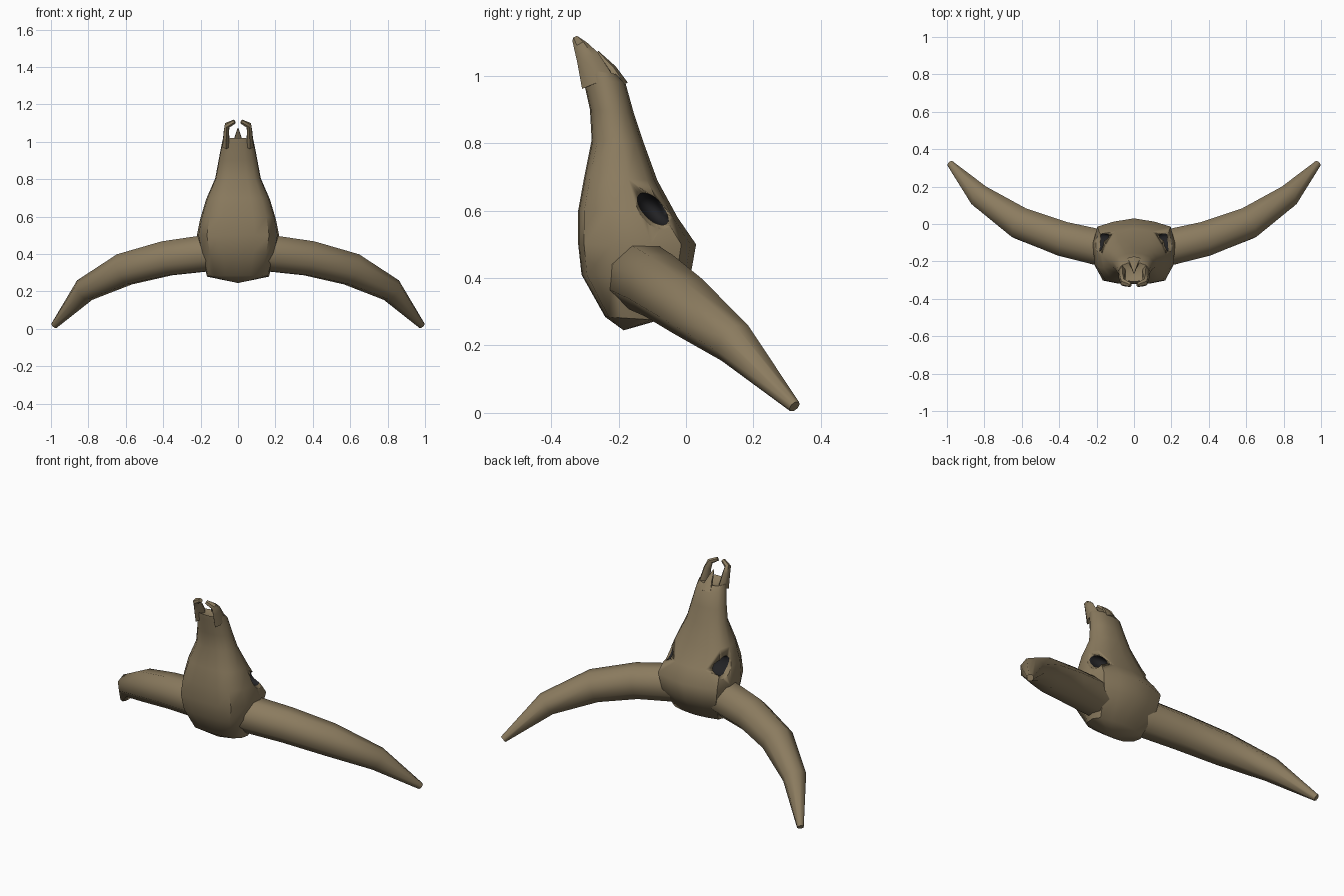
import bpy, bmesh, math
from mathutils import Vector

if "Cube" in bpy.data.objects:
    bpy.data.objects.remove(bpy.data.objects["Cube"])


def material(name, rgb):
    m = bpy.data.materials.new(name)
    m.diffuse_color = (*rgb, 1)
    m.use_nodes = True
    m.node_tree.nodes["Principled BSDF"].inputs["Base Color"].default_value = m.diffuse_color
    return m


BONE = material("bone", (0.26, 0.20, 0.115))
DARK = material("socket dark", (0.016, 0.016, 0.018))


def finish(bm, name, mirror=False, hidden=False, angle=45):
    bmesh.ops.recalc_face_normals(bm, faces=bm.faces)
    me = bpy.data.meshes.new(name)
    bm.to_mesh(me)
    bm.free()
    ob = bpy.data.objects.new(name, me)
    bpy.context.collection.objects.link(ob)
    me.materials.append(BONE)
    me.materials.append(DARK)
    bpy.ops.object.select_all(action='DESELECT')
    ob.select_set(True)
    bpy.context.view_layer.objects.active = ob
    bpy.ops.object.shade_smooth_by_angle(angle=math.radians(angle))
    if mirror:
        ob.modifiers.new("mirror", 'MIRROR').use_mirror_merge = False
    if hidden:
        ob.hide_render = True
        ob.hide_viewport = True
    return ob


def loft(rings, start=None, end=None):
    """Skin closed rings; ends become caps, or fans to a given point."""
    bm = bmesh.new()
    vs = [[bm.verts.new(p) for p in r] for r in rings]
    n = len(vs[0])
    for a, b in zip(vs, vs[1:]):
        for i in range(n):
            j = (i + 1) % n
            bm.faces.new((a[i], a[j], b[j], b[i]))
    for ring, pole in ((vs[0], start), (vs[-1], end)):
        if pole is None:
            bm.faces.new(ring)
        else:
            c = bm.verts.new(pole)
            for i in range(n):
                bm.faces.new((ring[i], ring[(i + 1) % n], c))
    return bm


def tube(path, radii, sides, up):
    """Rings square to a path; each radius is (across, along up)."""
    pts = [Vector(p) for p in path]
    rings = []
    for i, p in enumerate(pts):
        t = (pts[min(i + 1, len(pts) - 1)] - pts[max(i - 1, 0)]).normalized()
        s = t.cross(Vector(up)).normalized()
        u = s.cross(t)
        a, b = radii[i]
        rings.append([p + s * a * math.cos(k) + u * b * math.sin(k)
                      for k in [2 * math.pi * (q + 0.5) / sides for q in range(sides)]])
    return loft(rings)


# Skull: stations of front y, front z, back y, back z, half width, roundness
stations = [
    (-0.24, 0.285, -0.08, 0.275, 0.165, 0.3),
    (-0.31, 0.41, 0.012, 0.40, 0.20, 0.1),
    (-0.32, 0.50, 0.03, 0.50, 0.22, 0.1),
    (-0.32, 0.60, -0.025, 0.58, 0.202, 0.2),
    (-0.302, 0.70, -0.085, 0.69, 0.170, 0.4),
    (-0.28, 0.81, -0.125, 0.80, 0.122, 0.7),
    (-0.285, 0.90, -0.155, 0.89, 0.105, 0.8),
    (-0.305, 0.99, -0.18, 0.98, 0.088, 0.8),
    (-0.308, 1.02, -0.205, 1.005, 0.082, 0.8)]
boxy = [(0, 0), (0.42, 0.005), (0.76, 0.04), (0.96, 0.28), (1, 0.62), (0.90, 0.88), (0.5, 0.95), (0, 1)]
oval = [(0, 0), (0.36, 0.03), (0.72, 0.14), (0.96, 0.36), (1, 0.58), (0.80, 0.82), (0.42, 0.96), (0, 1)]
rings = []
for yf, zf, yb, zb, w, k in stations:
    half = []
    for (u0, v0), (u1, v1) in zip(boxy, oval):
        u, v = u0 + (u1 - u0) * k, v0 + (v1 - v0) * k
        half.append(Vector((u * w, yf + (yb - yf) * v, zf + (zb - zf) * v)))
    rings.append(half + [Vector((-p.x, p.y, p.z)) for p in half[-2:0:-1]])
skull = finish(loft(rings, start=(0, -0.185, 0.245), end=(0, -0.265, 0.985)), "skull")


# Eye sockets: a shallow bone hollow, then a deeper dark hole
def socket(name, loc, size, mat):
    bm = bmesh.new()
    for s in (-1, 1):
        new = bmesh.ops.create_uvsphere(bm, u_segments=14, v_segments=9, radius=1)["verts"]
        for v in new:
            v.co = Vector((s * (loc[0] + v.co.x * size[0]),
                           loc[1] + v.co.y * size[1] - v.co.z * 0.015,
                           loc[2] + v.co.z * size[2] - v.co.y * 0.015))
    for f in bm.faces:
        f.material_index = mat
    cutter = finish(bm, name, hidden=True)
    mod = skull.modifiers.new(name, 'BOOLEAN')
    mod.operation = 'DIFFERENCE'
    mod.solver = 'EXACT'
    mod.object = cutter


socket("socket_rim_cutter", (0.212, -0.088, 0.612), (0.05, 0.068, 0.072), 0)
socket("socket_hole_cutter", (0.168, -0.098, 0.605), (0.075, 0.046, 0.046), 1)

# Horns: tapering eight-sided curve sweeping out, back and down
finish(tube([(0.12, -0.14, 0.405), (0.20, -0.122, 0.40), (0.38, -0.08, 0.377),
             (0.607, 0.003, 0.318), (0.82, 0.145, 0.207), (0.982, 0.322, 0.019)],
            [(0.1, 0.1), (0.104, 0.104), (0.1, 0.1), (0.092, 0.092), (0.066, 0.066), (0.019, 0.019)],
            8, (0, 0, 1)), "horn", mirror=True, angle=50)

# Upper jaw prongs curling inward past the nose opening
finish(tube([(0.064, -0.262, 0.98), (0.062, -0.292, 1.055), (0.058, -0.312, 1.088), (0.018, -0.326, 1.108)],
            [(0.022, 0.05), (0.016, 0.034), (0.016, 0.022), (0.012, 0.012)],
            6, (0, 1, 0.3)), "jaw_prong", mirror=True)

# Nose bone spike over the opening
finish(tube([(0, -0.19, 0.97), (0, -0.22, 1.02), (0, -0.262, 1.072)],
            [(0.04, 0.02), (0.022, 0.014), (0.003, 0.003)],
            6, (0, 1, 0)), "nose_bone")
